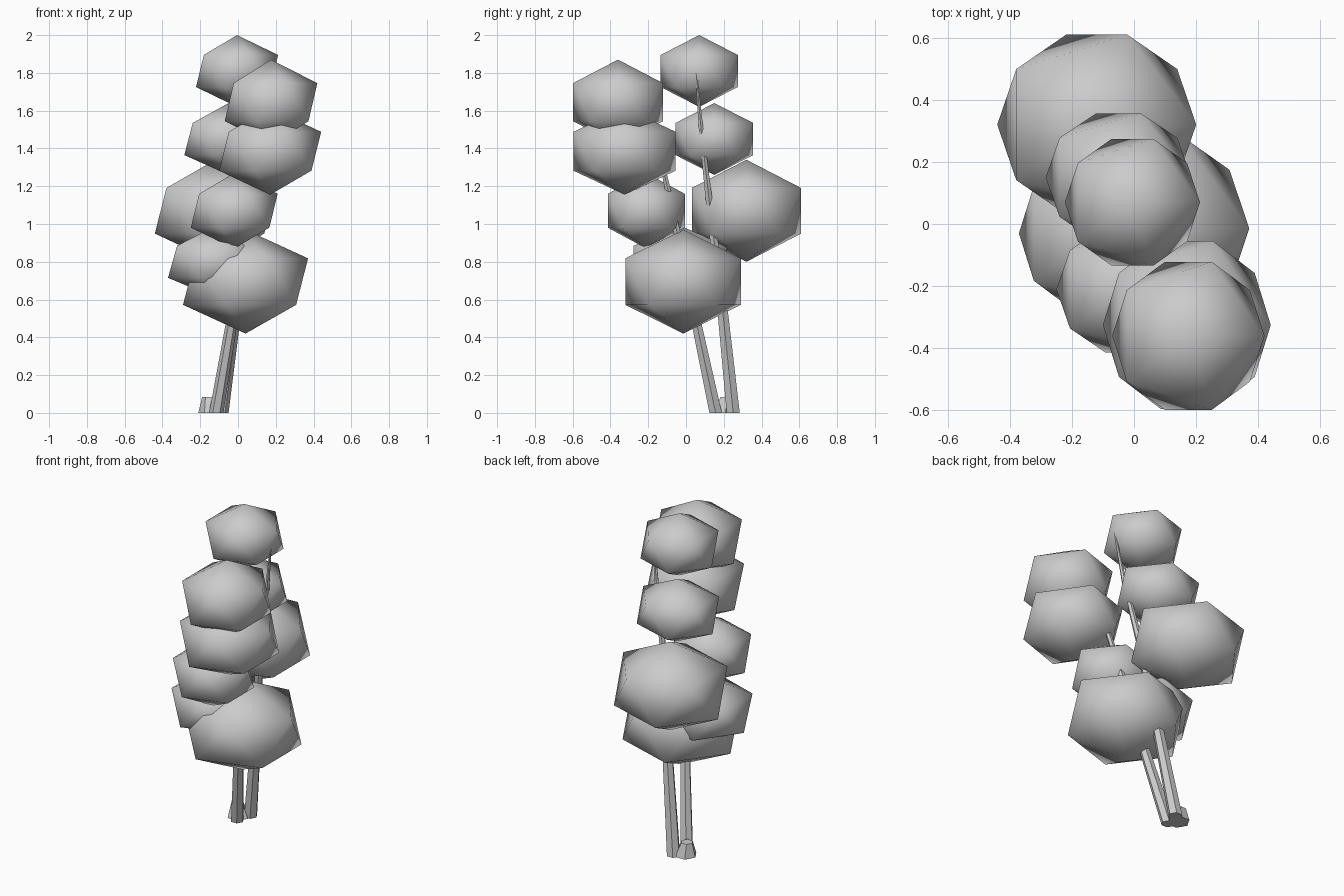
import bpy, bmesh
from math import cos, sin, tau

if "Cube" in bpy.data.objects:
    bpy.data.objects.remove(bpy.data.objects["Cube"])


def finish(bm, name, smooth):
    bmesh.ops.recalc_face_normals(bm, faces=bm.faces)
    mesh = bpy.data.meshes.new(name)
    bm.to_mesh(mesh)
    bm.free()
    for p in mesh.polygons:
        p.use_smooth = smooth
    ob = bpy.data.objects.new(name, mesh)
    bpy.context.collection.objects.link(ob)
    return ob


def foliage(name, centre, radii):
    # Twenty-sided ball, squashed and smooth shaded
    bm = bmesh.new()
    bmesh.ops.create_icosphere(bm, subdivisions=1, radius=1)
    for v in bm.verts:
        v.co = [c + r * a for c, r, a in zip(centre, radii, v.co)]
    return finish(bm, name, True)


def tube(name, path, sides=6):
    # Tapered stem through (x, y, z, radius) points
    bm = bmesh.new()
    rings = [[bm.verts.new((x + r * cos(tau * i / sides), y + r * sin(tau * i / sides), z))
              for i in range(sides)] for x, y, z, r in path]
    for a, b in zip(rings, rings[1:]):
        for i in range(sides):
            j = (i + 1) % sides
            bm.faces.new((a[i], a[j], b[j], b[i]))
    bm.faces.new(rings[0][::-1])
    bm.faces.new(rings[-1])
    return finish(bm, name, False)


# Leaf clumps, bottom to top
clumps = [
    ((0.04, -0.015, 0.695), (0.37, 0.36, 0.275)),
    ((-0.12, -0.03, 0.80), (0.28, 0.29, 0.19)),
    ((-0.02, -0.21, 1.07), (0.257, 0.24, 0.20)),
    ((-0.12, 0.32, 1.07), (0.358, 0.34, 0.27)),
    ((0.17, -0.325, 1.385), (0.302, 0.318, 0.23)),
    ((-0.05, 0.15, 1.45), (0.262, 0.242, 0.19)),
    ((0.175, -0.36, 1.645), (0.274, 0.28, 0.225)),
    ((-0.005, 0.07, 1.81), (0.243, 0.24, 0.19)),
]
for i, (c, r) in enumerate(clumps):
    foliage(f"leaf_clump_{i + 1}", c, r)

# Two leaning trunks
tube("front_trunk", [(-0.115, 0.157, 0, 0.038), (-0.03, 0.05, 0.5, 0.03),
                     (0.08, -0.10, 1.2, 0.017), (0.14, -0.18, 1.55, 0.008)])
tube("back_trunk", [(-0.09, 0.25, 0, 0.04), (-0.015, 0.195, 0.53, 0.032),
                    (0.06, 0.125, 1.1, 0.021), (0.14, 0.08, 1.5, 0.014),
                    (0.19, 0.05, 1.84, 0.004)])

# Root knob joining the trunks
tube("root_knob", [(-0.145, 0.21, 0, 0.065), (-0.155, 0.212, 0.083, 0.035)])
